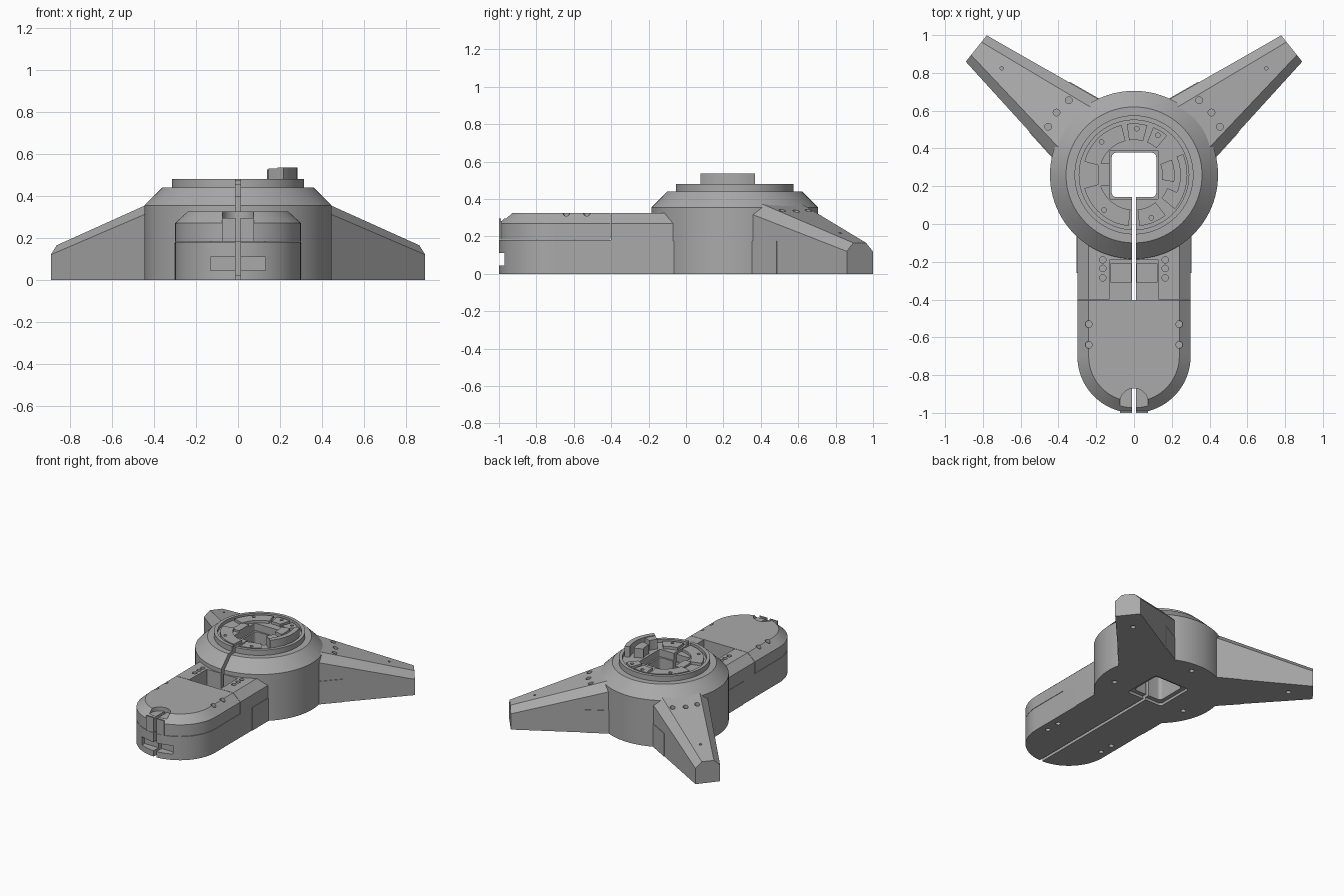
import bpy, bmesh
from math import sin, cos, tan, pi, radians
from mathutils import Vector, Matrix

if "Cube" in bpy.data.objects:
    bpy.data.objects.remove(bpy.data.objects["Cube"], do_unlink=True)

grey = bpy.data.materials.new("mid grey")
grey.use_nodes = True
COLOUR = (0.4, 0.4, 0.4, 1)
grey.diffuse_color = COLOUR
grey.node_tree.nodes["Principled BSDF"].inputs["Base Color"].default_value = COLOUR

HUB = Vector((0, 0.26, 0))


def finish(name, bm):
    bmesh.ops.recalc_face_normals(bm, faces=bm.faces)
    mesh = bpy.data.meshes.new(name)
    bm.to_mesh(mesh)
    bm.free()
    mesh.materials.append(grey)
    obj = bpy.data.objects.new(name, mesh)
    bpy.context.collection.objects.link(obj)
    return obj


def loft(name, sections):
    """Skin equal-length point loops and cap both ends."""
    bm = bmesh.new()
    loops = [[bm.verts.new(p) for p in s] for s in sections]
    n = len(loops[0])
    for a, b in zip(loops, loops[1:]):
        for i in range(n):
            j = (i + 1) % n
            bm.faces.new((a[i], a[j], b[j], b[i]))
    bm.faces.new(loops[0])
    bm.faces.new(loops[-1])
    return finish(name, bm)


def box(name, x0, x1, y0, y1, z0, z1):
    flat = ((x0, y0), (x1, y0), (x1, y1), (x0, y1))
    return loft(name, [[(x, y, z) for x, y in flat] for z in (z0, z1)])


def circle(r, z, centre=HUB, n=96):
    return [(centre[0] + r * cos(2 * pi * i / n), centre[1] + r * sin(2 * pi * i / n), z)
            for i in range(n)]


def rounded_square(half, corner, z):
    pts = []
    for k in range(4):
        for i in range(7):
            a = k * pi / 2 + i * pi / 12
            qx, qy = (1, -1, -1, 1)[k], (1, 1, -1, -1)[k]
            pts.append((qx * (half - corner) + corner * cos(a),
                        HUB.y + qy * (half - corner) + corner * sin(a), z))
    return pts


def arm_outline(inset, z, back):
    r = 0.3 - inset
    arc = [(r * cos(pi + pi * i / 40), -0.7 + r * sin(pi + pi * i / 40), z) for i in range(41)]
    return arc + [(r, back, z), (-r, back, z)]


def sector(name, r0, r1, a0, a1, z0, z1, steps=16):
    rows = []
    for i in range(steps + 1):
        a = radians(a0 + (a1 - a0) * i / steps)
        d = Vector((cos(a), sin(a), 0))
        rows.append([HUB + d * r + Vector((0, 0, z))
                     for r, z in ((r0, z0), (r1, z0), (r1, z1), (r0, z1))])
    return loft(name, rows)


def holes(name, spots, r, z0, z1):
    """One cutter holding a row of upright pins."""
    bm = bmesh.new()
    for x, y in spots:
        bmesh.ops.create_cone(bm, cap_ends=True, segments=20, radius1=r, radius2=r, depth=z1 - z0,
                              matrix=Matrix.Translation((x, y, (z0 + z1) / 2)))
    return finish(name, bm)


def cut(obj, *cutters):
    for c in cutters:
        mod = obj.modifiers.new("cut", "BOOLEAN")
        mod.operation, mod.solver, mod.object = "DIFFERENCE", "EXACT", c
        bpy.context.view_layer.objects.active = obj
        bpy.ops.object.modifier_apply(modifier=mod.name)


def both(spots):
    return [(s * x, y) for x, y in spots for s in (-1, 1)]


# Shared cutters
slit = box("slit_cutter", -0.0115, 0.0115, -1.1, 0.2, -0.1, 0.7)
shaft = loft("shaft_cutter", [rounded_square(0.118, 0.025, z) for z in (-0.1, 0.7)])
shaft_top = loft("shaft_top_cutter", [rounded_square(0.13, 0.01, z) for z in (0.4, 0.7)])
shaft_foot = loft("shaft_foot_cutter", [rounded_square(0.15, 0.02, z) for z in (-0.1, 0.02)])
arm_screws = both([(0.24, -0.53), (0.24, -0.64)])
under_holes = holes("under_cutter", arm_screws + both([(0.31, 0.16)]) + [(0, 0.62)],
                    0.018, -0.1, 0.04)
cover_holes = holes("cover_cutter", arm_screws, 0.018, 0.3, 0.5)
deck_holes = holes("deck_cutter", both([(0.165, -0.19), (0.165, -0.235), (0.165, -0.285)]),
                   0.017, 0.3, 0.36)
front_slot = box("slot_cutter", -0.13, 0.13, -1.1, -0.94, 0.045, 0.11)
notch = loft("notch_cutter", [circle(0.075, z, (0, -0.945), 40) for z in (0.295, 0.5)])
notch_slit = box("notch_slit_cutter", -0.0115, 0.0115, -1.1, -0.87, 0.1, 0.5)
pocket = box("pocket_cutter", -0.13, 0.13, -0.5, -0.19, 0.1, 0.5)
tray = loft("tray_cutter", [circle(0.29, z) for z in (0.455, 0.6)])
cutters = [slit, shaft, shaft_top, shaft_foot, under_holes, cover_holes, deck_holes,
           front_slot, notch, notch_slit, pocket, tray]

# Hub with stepped crown and tray
hub = loft("hub", [circle(r, z) for r, z in
                   ((0.445, 0), (0.445, 0.355), (0.36, 0.44), (0.315, 0.44), (0.315, 0.48))])
cut(hub, tray, shaft, shaft_top, shaft_foot, slit, under_holes)

# Raised pads in the tray, with gaps between them
for k, (a0, a1) in enumerate(((-84, -52), (75, 98), (50, 68), (104, 165), (195, 264))):
    pad = sector(f"tray_pad_{k + 1}", 0.185, 0.272, a0, a1, 0.45, 0.475)
    mid = radians((a0 + a1) / 2)
    pin = holes("pin_cutter", [(0.245 * cos(mid), HUB.y + 0.245 * sin(mid))], 0.012, 0.46, 0.6)
    cut(pad, pin)
    cutters.append(pin)
box("tray_tab", -0.19, -0.13, 0.2, 0.32, 0.44, 0.47)

# Raised crescent latch on one side of the tray
sector("latch_wall", 0.245, 0.282, -40, 23, 0.45, 0.535)
sector("latch_lower_block", 0.19, 0.247, -40, -22, 0.45, 0.53)
sector("latch_upper_block", 0.15, 0.215, -10, 22, 0.45, 0.525)

# Front arm: base, raised cover and deck
base = loft("arm_base", [arm_outline(0, z, 0) for z in (0, 0.18)])
cut(base, front_slot, slit, under_holes, shaft_foot, shaft)
cover = loft("arm_cover", [arm_outline(i, z, -0.403)
                           for i, z in ((0, 0.183), (0, 0.27), (0.06, 0.325))])
cut(cover, notch, notch_slit, cover_holes)
deck_profile = ((-0.3, 0.18), (0.3, 0.18), (0.3, 0.27), (0.24, 0.325), (-0.24, 0.325), (-0.3, 0.27))
deck = loft("arm_deck", [[(x, y, z) for x, z in deck_profile] for y in (-0.4, 0)])
cut(deck, pocket, slit, deck_holes)
for side, s in (("left", 1), ("right", -1)):
    box(f"{side}_pocket_pad", *sorted((s * 0.012, s * 0.125)), -0.31, -0.21, 0.175, 0.2)
    box(f"{side}_nose_plate", *sorted((s * 0.0115, s * 0.075)), -1, -0.99, 0.183, 0.295)
    box(f"{side}_arm_panel", *sorted((s * 0.29, s * 0.304)), -0.26, 0, 0, 0.175)

# Tapered rear legs
ANGLE, TAPER, TIP = radians(38.7), tan(radians(9)), 1.07


def leg_section(r, side, grow=0.0, height=None):
    w = 0.089 + (TIP - r) * TAPER + grow
    top = 0.165 + (TIP - r) * 0.3125
    shoulder = 0.045 + (TIP - r) * 0.02
    if height:
        shape = [(-w, 0), (w, 0), (w, height), (-w, height)]
    else:
        shape = [(-w, 0), (w, 0), (w, top - shoulder),
                 (w - shoulder, top), (shoulder - w, top), (-w, top - shoulder)]
    along = Vector((cos(ANGLE), sin(ANGLE), 0))
    across = Vector((-sin(ANGLE), cos(ANGLE), 0))
    pts = [HUB + along * r + across * t + Vector((0, 0, z)) for t, z in shape]
    return [(side * p.x, p.y, p.z) for p in pts]


leg_top = holes("leg_top_cutter", both([(0.345, 0.655), (0.41, 0.59), (0.455, 0.515)]),
                0.018, 0.3, 0.5)
leg_tip = holes("leg_tip_cutter", both([(0.7, 0.825)]), 0.009, 0.05, 0.5)
leg_foot = holes("leg_foot_cutter", both([(0.7, 0.825)]), 0.018, -0.1, 0.04)
cutters += [leg_top, leg_tip, leg_foot]
for side, s in (("left", 1), ("right", -1)):
    leg = loft(f"{side}_rear_leg", [leg_section(r, s) for r in (0.36, TIP)])
    cut(leg, leg_top, leg_tip, leg_foot)
    loft(f"{side}_leg_panel", [leg_section(r, s, 0.004, 0.175) for r in (0.36, 0.573)])

for c in cutters:
    bpy.data.objects.remove(c, do_unlink=True)

# Smooth the round walls, keep the edges crisp
bpy.ops.object.select_all(action="DESELECT")
for obj in bpy.context.collection.objects:
    if obj.type == "MESH" and obj.data.materials and obj.data.materials[0] == grey:
        obj.select_set(True)
        bpy.context.view_layer.objects.active = obj
bpy.ops.object.shade_smooth_by_angle(angle=radians(30))
